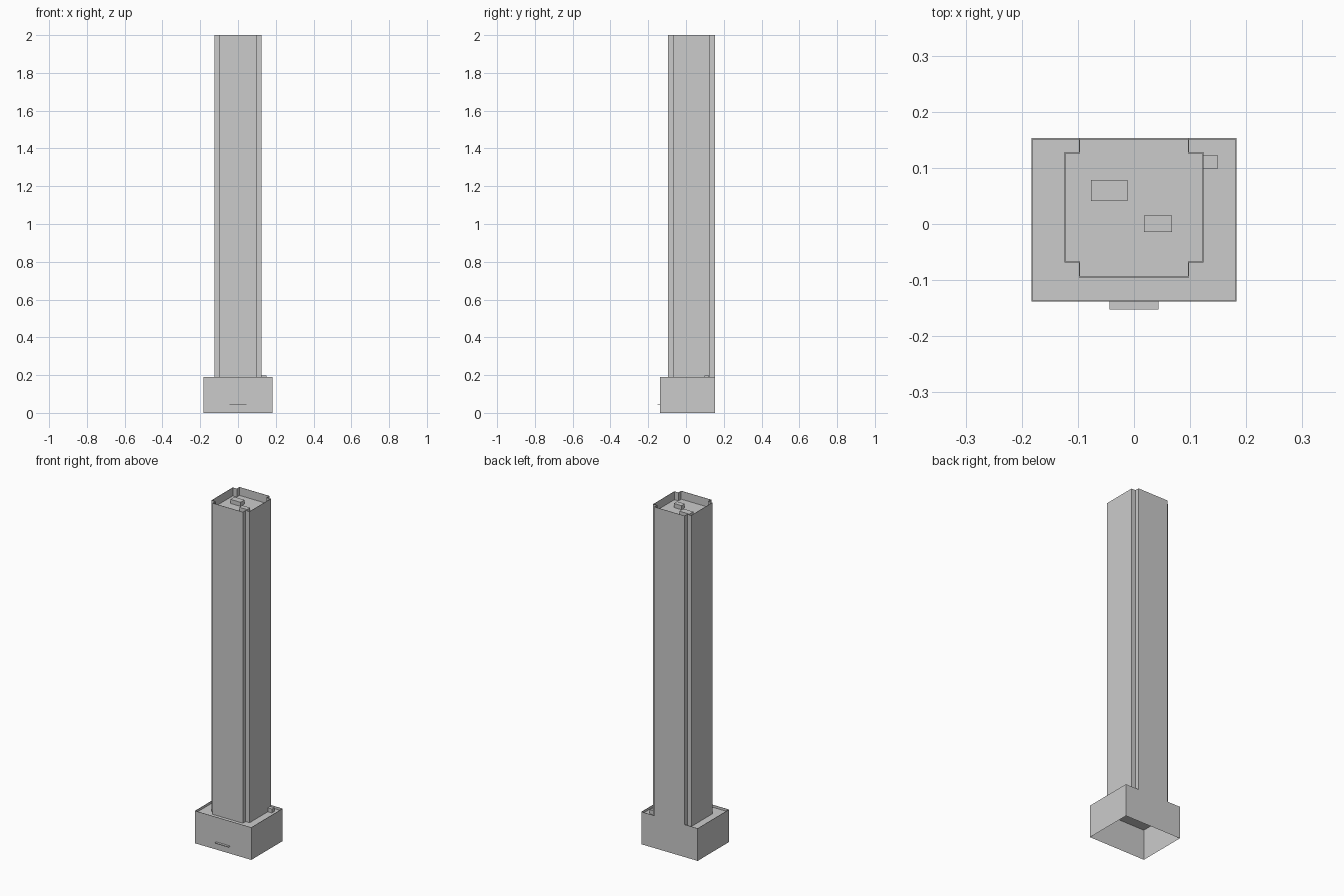
import bpy
import bmesh

cube = bpy.data.objects.get("Cube")
if cube:
    bpy.data.objects.remove(cube, do_unlink=True)

# One plain material for the whole building
grey = bpy.data.materials.new("light grey")
grey.use_nodes = True
colour = (0.6, 0.6, 0.6, 1)
grey.diffuse_color = colour
grey.node_tree.nodes["Principled BSDF"].inputs["Base Color"].default_value = colour


def finish(name, bm):
    mesh = bpy.data.meshes.new(name)
    bm.to_mesh(mesh)
    bm.free()
    mesh.materials.append(grey)
    obj = bpy.data.objects.new(name, mesh)
    bpy.context.collection.objects.link(obj)
    return obj


def walled_block(name, outline, base, top, roof, rim=0.002):
    """Open-bottomed block whose roof is sunk behind a thin parapet."""
    bm = bmesh.new()
    face = bm.faces.new([bm.verts.new((x, y, top)) for x, y in outline])
    lower = [bm.verts.new((x, y, base)) for x, y in outline]
    upper = list(face.verts)
    for i in range(len(outline)):
        j = (i + 1) % len(outline)
        bm.faces.new((lower[i], lower[j], upper[j], upper[i]))
    bm.normal_update()
    bmesh.ops.inset_region(bm, faces=[face], thickness=rim, use_even_offset=True)
    sunk = bmesh.ops.extrude_discrete_faces(bm, faces=[face])["faces"][0]
    for v in sunk.verts:
        v.co.z = roof
    bm.normal_update()
    return finish(name, bm)


def box(name, x, y, z):
    bm = bmesh.new()
    bmesh.ops.create_cube(bm, size=1)
    for v in bm.verts:
        v.co = [r[0] if c < 0 else r[1] for c, r in zip(v.co, (x, y, z))]
    return finish(name, bm)


BACK = 0.153
PODIUM_ROOF = 0.176
TOWER_ROOF = 1.952

# Podium
W, FRONT = 0.183, -0.138
walled_block("podium", [(-W, FRONT), (W, FRONT), (W, BACK), (-W, BACK)],
             0, 0.19, PODIUM_ROOF)

# Tower with notched corners, its plan mirrored across x
half = [(0.098, -0.095), (0.098, -0.069), (0.124, -0.069),
        (0.124, 0.128), (0.098, 0.128), (0.098, BACK)]
plan = half + [(-x, y) for x, y in reversed(half)]
walled_block("tower", plan, PODIUM_ROOF, 2, TOWER_ROOF)

# Rooftop plant rooms
box("large_roof_unit", (-0.077, -0.012), (0.041, 0.078), (TOWER_ROOF, 1.976))
box("small_roof_unit", (0.018, 0.068), (-0.014, 0.015), (TOWER_ROOF, 1.976))
box("podium_roof_unit", (0.124, 0.15), (0.099, 0.122), (PODIUM_ROOF, 0.199))

# Entrance canopy
box("entrance_canopy", (-0.044, 0.044), (-0.152, FRONT), (0.041, 0.045))
